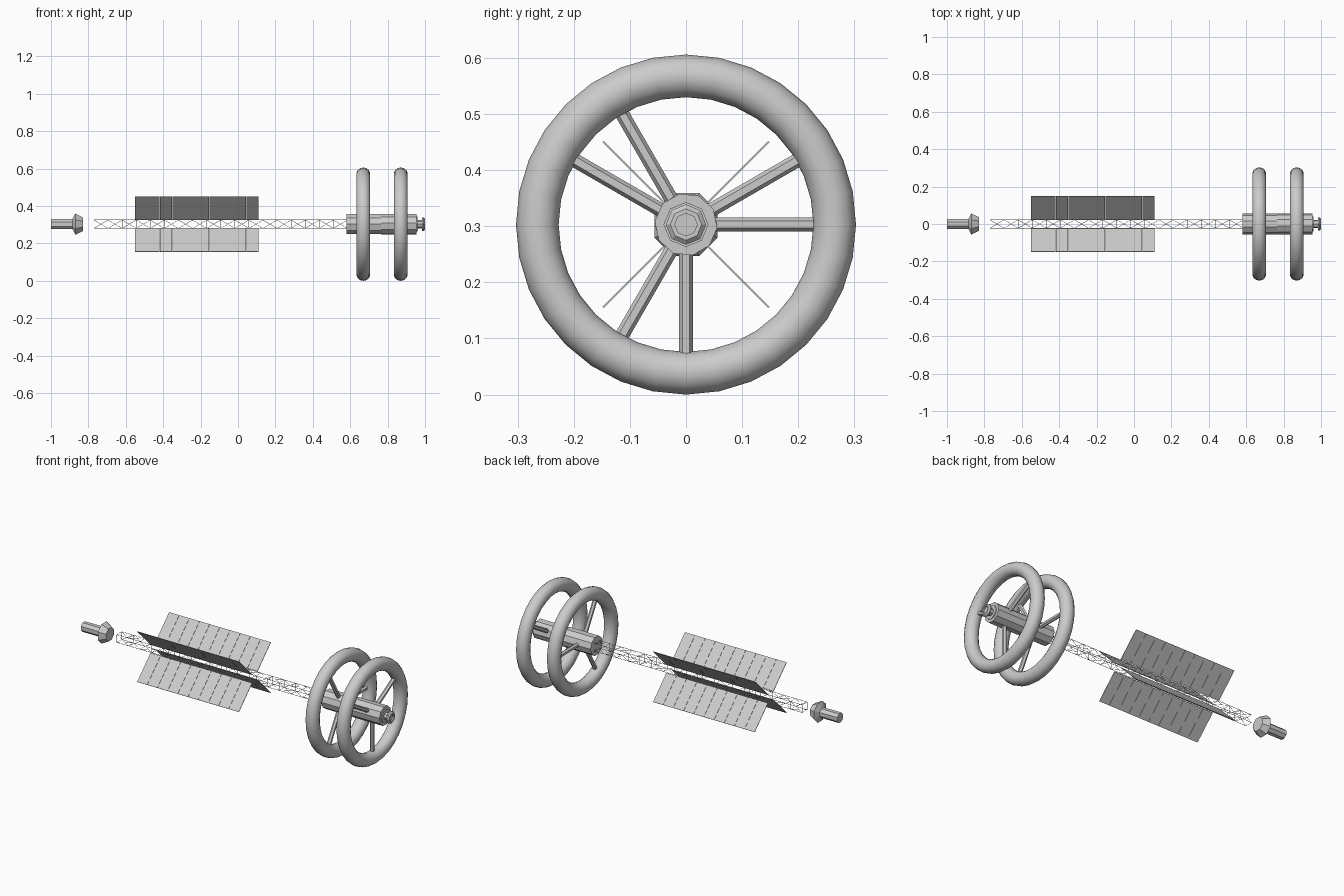
import bpy, bmesh
from math import sin, cos, pi, radians
from mathutils import Vector, Matrix

if "Cube" in bpy.data.objects:
    bpy.data.objects.remove(bpy.data.objects["Cube"])

ZC = 0.303            # height of the long axis


def finish(bm, name, smooth=False):
    bmesh.ops.recalc_face_normals(bm, faces=bm.faces)
    me = bpy.data.meshes.new(name)
    bm.to_mesh(me)
    bm.free()
    ob = bpy.data.objects.new(name, me)
    ob.location.z = ZC
    bpy.context.collection.objects.link(ob)
    for p in me.polygons:
        p.use_smooth = smooth
    return ob


def lathe(name, profile, sides, phase=0.0):
    """Faceted body of revolution around x from (x, radius) points, ends capped."""
    bm = bmesh.new()
    rings = []
    for x, r in profile:
        rings.append([bm.verts.new((x, r * cos(phase + 2 * pi * i / sides),
                                    r * sin(phase + 2 * pi * i / sides)))
                      for i in range(sides)])
    for a, b in zip(rings, rings[1:]):
        for i in range(sides):
            j = (i + 1) % sides
            bm.faces.new((a[i], a[j], b[j], b[i]))
    bm.faces.new(rings[0])
    bm.faces.new(rings[-1])
    return finish(bm, name)


def strut(bm, a, b, r, sides):
    """Straight bar between two points."""
    a, b = Vector(a), Vector(b)
    rot = (b - a).to_track_quat('Z', 'Y').to_matrix().to_4x4()
    bmesh.ops.create_cone(bm, cap_ends=True, segments=sides, radius1=r, radius2=r,
                          depth=(b - a).length,
                          matrix=Matrix.Translation((a + b) / 2) @ rot)


def torus(name, x, major, minor, seg=32, ring=14):
    bm = bmesh.new()
    v = [[bm.verts.new((x + minor * sin(2 * pi * k / ring),
                        (major + minor * cos(2 * pi * k / ring)) * cos(2 * pi * i / seg),
                        (major + minor * cos(2 * pi * k / ring)) * sin(2 * pi * i / seg)))
          for k in range(ring)] for i in range(seg)]
    for i in range(seg):
        for k in range(ring):
            i2, k2 = (i + 1) % seg, (k + 1) % ring
            bm.faces.new((v[i][k], v[i2][k], v[i2][k2], v[i][k2]))
    return finish(bm, name, smooth=True)


# Habitat rings, each with a hub drum and three spokes, turned 30 degrees apart
for label, x, x0, x1, turn in (("inner", 0.67, 0.58, 0.765, 0),
                               ("outer", 0.87, 0.765, 0.955, 30)):
    torus(label + "_ring", x, 0.265, 0.038)
    lathe(label + "_hub", [(x0, 0.056), (x1, 0.056)], 10, radians(turn))
    bm = bmesh.new()
    for k in range(3):
        a = radians(turn + 120 * k)
        d = Vector((0, cos(a), sin(a)))
        strut(bm, Vector((x, 0, 0)) + d * 0.04, Vector((x, 0, 0)) + d * 0.235, 0.0125, 6)
    finish(bm, label + "_spokes")

# Docking port at the hub end, with a recessed opening
lathe("docking_port", [(0.95, 0.04), (0.96, 0.04), (0.96, 0.022), (0.985, 0.022),
                       (0.985, 0.036), (0.993, 0.036), (1.0, 0.028), (1.0, 0.02),
                       (0.99, 0.02)], 8)

# Engine module at the far end
lathe("engine_module", [(-1.0, 0.029), (-0.885, 0.029), (-0.87, 0.061), (-0.83, 0.04)],
      8, pi / 8)

# Lattice boom: four rails, square frames and alternating diagonals
H, X0, X1, BAYS = 0.0225, -0.77, 0.585, 18
corners = [(-H, -H), (H, -H), (H, H), (-H, H)]
bm = bmesh.new()
for c in corners:
    strut(bm, (X0, *c), (X1, *c), 0.0013, 4)
step = (X1 - X0) / BAYS
for n in range(BAYS + 1):
    xa = X0 + n * step
    for i in range(4):
        p, q = corners[i], corners[(i + 1) % 4]
        strut(bm, (xa, *p), (xa, *q), 0.001, 4)
        if n < BAYS:
            if n % 2:
                p, q = q, p
            strut(bm, (xa, *p), (xa + step, *q), 0.001, 4)
finish(bm, "lattice_boom")

# Four radiator wings on the diagonals, each of ten thin panels
PX0, PX1, COUNT = -0.55, 0.11, 10
w = (PX1 - PX0) / COUNT
r_in, r_out = 0.035, 0.209
for k in range(4):
    bm = bmesh.new()
    rot = Matrix.Rotation(radians(45 + 90 * k), 4, 'X')
    for n in range(COUNT):
        m = (rot @ Matrix.Translation((PX0 + (n + 0.5) * w, (r_in + r_out) / 2, 0))
             @ Matrix.Diagonal((w - 0.001, r_out - r_in, 0.003, 1)))
        bmesh.ops.create_cube(bm, size=1, matrix=m)
    finish(bm, "radiator_wing_%d" % (k + 1))
